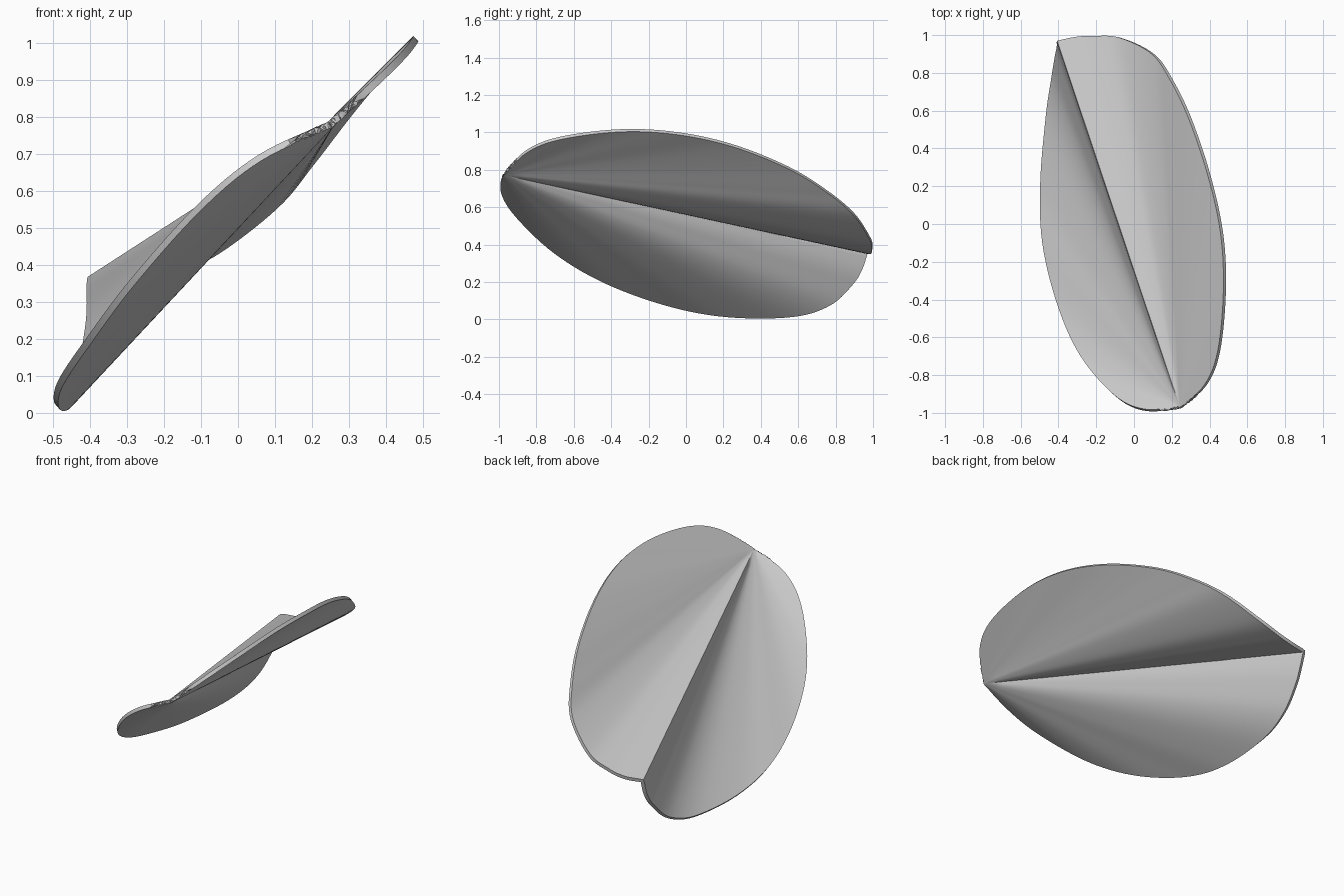
import bpy
import bmesh
from mathutils import Vector

cube = bpy.data.objects.get("Cube")
if cube:
    bpy.data.objects.remove(cube, do_unlink=True)

THICKNESS = 0.02
STEPS = 7      # samples between neighbouring rim points
ROWS = 16      # divisions from apex to rim

apex = Vector((.25, -.97, .78))
fold_end = Vector((-.4, .97, .36))

# Rim of each half, from the fold end round to the apex
left_rim = [(-.4, .94, .27), (-.41, .89, .19), (-.43, .77, .08), (-.46, .57, .02),
            (-.49, .22, .02), (-.48, -.1, .08), (-.4, -.43, .2), (-.28, -.7, .36),
            (-.1, -.91, .56), (.06, -.985, .69)]
right_rim = [(-.3, .99, .36), (-.2, .995, .38), (-.07, .985, .43), (.1, .9, .56),
             (.2, .76, .68), (.3, .55, .81), (.4, .25, .93), (.465, -.05, .995),
             (.48, -.35, 1.01), (.45, -.67, .97), (.38, -.85, .9)]


def smooth_path(points):
    """Catmull-Rom curve through the points."""
    p = [2 * points[0] - points[1], *points, 2 * points[-1] - points[-2]]
    path = []
    for a, b, c, d in zip(p, p[1:], p[2:], p[3:]):
        for i in range(STEPS):
            t = i / STEPS
            path.append(0.5 * (2 * b + (c - a) * t + (2 * a - 5 * b + 4 * c - d) * t * t
                               + (3 * b - a - 3 * c + d) * t ** 3))
    return path


# Both halves share the fold line, so one fan of rays makes the sheet
left = smooth_path([fold_end, *map(Vector, left_rim), apex])
right = smooth_path([fold_end, *map(Vector, right_rim), apex])
rim = left[:0:-1] + right

bm = bmesh.new()
tip = bm.verts.new(apex)
rays = [[bm.verts.new(apex.lerp(p, r / ROWS)) for r in range(1, ROWS + 1)] for p in rim]
for a, b in zip(rays, rays[1:]):
    bm.faces.new((tip, b[0], a[0]))
    for r in range(ROWS - 1):
        bm.faces.new((a[r], b[r], b[r + 1], a[r + 1]))
bmesh.ops.recalc_face_normals(bm, faces=bm.faces)
if sum(f.normal.z * f.calc_area() for f in bm.faces) < 0:
    bmesh.ops.reverse_faces(bm, faces=bm.faces)

mesh = bpy.data.meshes.new("folded_sheet")
bm.to_mesh(mesh)
bm.free()
sheet = bpy.data.objects.new("folded_sheet", mesh)
bpy.context.collection.objects.link(sheet)

# Single plain grey
grey = bpy.data.materials.new("plain_grey")
grey.use_nodes = True
colour = (.6, .6, .6, 1)
grey.diffuse_color = colour
grey.node_tree.nodes["Principled BSDF"].inputs["Base Color"].default_value = colour
mesh.materials.append(grey)

# Sheet thickness, then smooth shading with a sharp fold and edges
shell = sheet.modifiers.new("thickness", "SOLIDIFY")
shell.thickness = THICKNESS
shell.offset = 0
bpy.context.view_layer.objects.active = sheet
sheet.select_set(True)
bpy.ops.object.modifier_apply(modifier=shell.name)
bpy.ops.object.shade_smooth_by_angle(angle=0.6)
